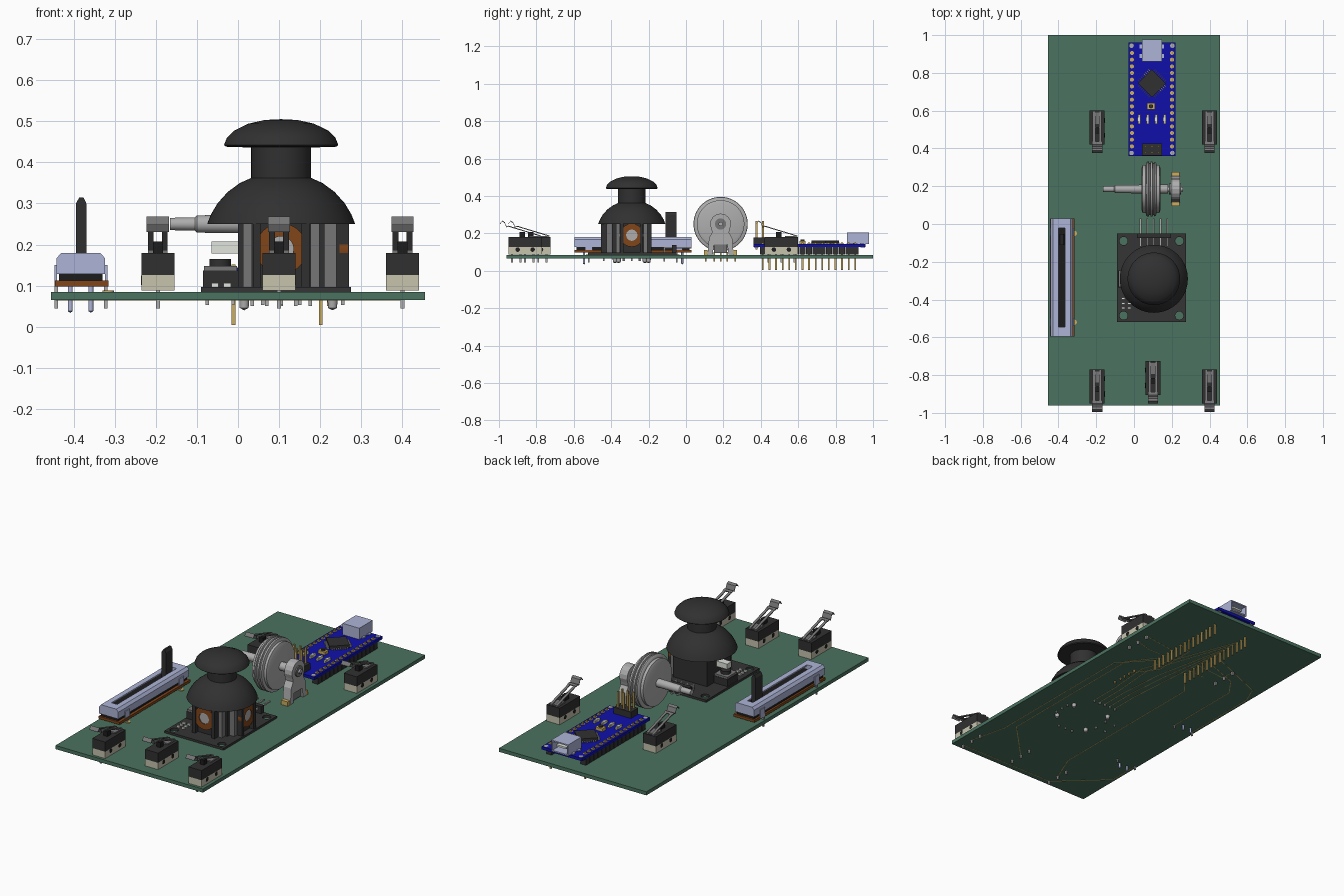
import bpy, bmesh
from math import cos, sin, pi, radians, atan2
from mathutils import Matrix, Vector

if "Cube" in bpy.data.objects:
    bpy.data.objects.remove(bpy.data.objects["Cube"])

PAL = dict(green=(.07, .17, .115), black=(.03, .03, .03), dark=(.012, .012, .012), steel=(.18, .18, .18),
           blue=(.005, .005, .4), lav=(.42, .46, .68), brown=(.22, .06, .01), gold=(.6, .42, .12),
           beige=(.57, .55, .42), silver=(.42, .42, .42), white=(.75, .78, .72), pcb=(.035, .035, .035))
MATS = {}
for k, c in PAL.items():
    MATS[k] = bpy.data.materials.new(k)
    MATS[k].diffuse_color = (*c, 1)


def finish(name, bm, col, smooth=False):
    bmesh.ops.remove_doubles(bm, verts=bm.verts, dist=1e-5)
    bmesh.ops.recalc_face_normals(bm, faces=bm.faces)
    me = bpy.data.meshes.new(name)
    bm.to_mesh(me)
    bm.free()
    o = bpy.data.objects.new(name, me)
    bpy.context.collection.objects.link(o)
    me.materials.append(MATS[col])
    if smooth:
        bpy.ops.object.select_all(action='DESELECT')
        o.select_set(True)
        bpy.context.view_layer.objects.active = o
        bpy.ops.object.shade_smooth_by_angle(angle=radians(35))
    return o


def boxes(name, col, *bs):
    """Axis-aligned boxes (x0, x1, y0, y1, z0, z1) in one object."""
    bm = bmesh.new()
    for x0, x1, y0, y1, z0, z1 in bs:
        m = Matrix.Translation(((x0 + x1) / 2, (y0 + y1) / 2, (z0 + z1) / 2))
        bmesh.ops.create_cube(bm, size=1, matrix=m @ Matrix.Diagonal((x1 - x0, y1 - y0, z1 - z0, 1)))
    # avoid welding neighbouring boxes: finish only merges exact coincidences
    return finish(name, bm, col)


def pins(name, col, places, z0, z1, w=.004):
    return boxes(name, col, *[(x - w, x + w, y - w, y + w, z0, z1) for x, y in places])


def lathe(name, col, prof, centres, axis='Z', n=40):
    """Revolve (radius, height) points round an axis through each centre."""
    bm = bmesh.new()
    for c in centres:
        rings = []
        for i in range(n):
            a = 2 * pi * i / n
            ring = []
            for r, h in prof:
                u, v = r * cos(a), r * sin(a)
                p = {'Z': (u, v, h), 'X': (h, u, v), 'Y': (u, h, v)}[axis]
                ring.append(bm.verts.new(Vector(c) + Vector(p)))
            rings.append(ring)
        for i in range(n):
            a, b = rings[i], rings[(i + 1) % n]
            for j in range(len(prof) - 1):
                bm.faces.new((a[j], b[j], b[j + 1], a[j + 1]))
    return finish(name, bm, col, True)


def cyl(name, col, r, a, b, centres, axis='Z', n=24):
    return lathe(name, col, [(0, a), (r, a), (r, b), (0, b)], centres, axis, n)


def prism(name, col, pts, axis, *spans):
    """Extrude a 2D outline along an axis over each (a, b) span."""
    bm = bmesh.new()
    for a, b in spans:
        put = {'X': lambda p, t: (t, *p), 'Y': lambda p, t: (p[0], t, p[1]), 'Z': lambda p, t: (*p, t)}[axis]
        lo, hi = [[bm.verts.new(put(p, t)) for p in pts] for t in (a, b)]
        bm.faces.new(lo)
        bm.faces.new(hi[::-1])
        for i in range(len(pts)):
            j = (i + 1) % len(pts)
            bm.faces.new((lo[i], lo[j], hi[j], hi[i]))
    return finish(name, bm, col)


# Main circuit board
boxes('main_board', 'green', (-.455, .455, -.96, 1, .065, .085))

# Lever switches
SW = [(-.195, .6), (.4, .6), (-.195, -.77), (.4, -.77), (.1, -.725)]
for i, (x, y) in enumerate(SW):
    s = f'switch_{i + 1}_'
    boxes(s + 'base', 'beige', (x - .04, x + .04, y - .18, y, .088, .126))
    boxes(s + 'body', 'black', (x - .04, x + .04, y - .18, y, .126, .18))
    main = [(y - .005, .15), (y - .005, .183), (y - .18, .236)]
    tip = [(y - .165, .232), (y - .18, .236), (y - .19, .231), (y - .2, .255), (y - .213, .263), (y - .225, .248)]
    thick = lambda path: path + [(a + .001, b + .005) for a, b in path[::-1]]
    prism(s + 'lever_rails', 'steel', thick(main), 'X', (x - .024, x - .01), (x + .01, x + .024))
    prism(s + 'lever_tip', 'steel', thick(tip), 'X', (x - .027, x + .027))
    boxes(s + 'lever_bridge', 'steel', (x - .024, x + .024, y - .07, y - .01, .18, .187))
    boxes(s + 'plunger', 'dark', (x - .012, x + .012, y - .12, y - .09, .18, .207))
    cyl(s + 'mount_holes', 'dark', .012, x - .0405, x + .0405, [(0, y - .13, .113), (0, y - .05, .113)], 'X', 16)
    pins(s + 'terminals', 'silver', [(x, y - .02), (x, y - .09), (x, y - .16)], .045, .09, .005)

# Slide potentiometer
boxes('slider_base', 'brown', (-.445, -.315, -.595, .03, .098, .112))
boxes('slider_inner', 'dark', (-.435, -.33, -.585, .02, .112, .155))
half = [(-.442, .128), (-.442, .166), (-.43, .18), (-.4, .18), (-.4, .172), (-.434, .16), (-.434, .128)]
for side, pts in (('left', half), ('right', [(-.765 - x, z) for x, z in half])):
    prism(f'slider_shell_{side}', 'lav', pts, 'Y', (-.595, .03))
end = [(-.442, .128), (-.442, .166), (-.43, .18), (-.335, .18), (-.323, .166), (-.323, .128)]
prism('slider_shell_ends', 'lav', end, 'Y', (-.595, -.545), (-.02, .03))
boxes('slider_clips', 'lav', *[(x, x + .006, y, y + .04, .1, .15) for x in (-.446, -.324) for y in (-.54, -.06)])
prism('slider_knob', 'black', [(-.394, .14), (-.394, .3), (-.386, .315), (-.376, .315), (-.369, .3), (-.369, .14)],
      'Y', (-.11, -.052))
lathe('slider_pegs', 'lav', [(0, .034), (.006, .038), (.006, .1), (0, .1)],
      [(x, y, 0) for x in (-.408, -.358) for y in (-.545, -.02)], n=12)
pins('slider_pins', 'silver', [(x, y) for x in (-.442, -.322) for y in (-.52, -.05)], .045, .1)
cyl('slider_pads', 'gold', .014, .0845, .088, [(-.316, -.05, 0), (-.316, -.52, 0)])

# Joystick board with four corner holes
HOLES = [(x, y, 0) for x in (-.055, .24) for y in (-.485, -.09)]
jb = boxes('stick_board', 'pcb', (-.09, .275, -.52, -.05, .085, .097))
cut = cyl('hole_cutter', 'pcb', .022, .08, .11, HOLES)
mod = jb.modifiers.new('holes', 'BOOLEAN')
mod.operation, mod.object, mod.solver = 'DIFFERENCE', cut, 'EXACT'
bpy.context.view_layer.objects.active = jb
bpy.ops.object.modifier_apply(modifier='holes')
bpy.data.objects.remove(cut)

# Joystick housing, sensors and cap
C = (.105, -.29)
boxes('stick_housing', 'black', (.0, .21, -.395, -.185, .095, .25))
prism('stick_collar', 'black', [(.02, -.37), (.19, -.37), (.19, -.21), (.02, -.21)], 'Z', (.25, .29))
boxes('stick_pillars', 'steel', (.012, .034, -.425, -.39, .097, .25), (.176, .198, -.425, -.39, .097, .25),
      (.205, .24, -.375, -.353, .097, .25), (.205, .24, -.227, -.205, .097, .25))
boxes('sensor_cases', 'black', (.036, .055, -.455, -.39, .097, .25), (.155, .174, -.455, -.39, .097, .25),
      (.036, .174, -.43, -.39, .097, .19), (.205, .27, -.351, -.333, .097, .25),
      (.205, .27, -.247, -.229, .097, .25), (.205, .245, -.351, -.229, .097, .19))
ring = [(.03, 0), (.062, 0), (.062, .02), (.03, .02), (.03, 0)]
lathe('front_sensor_ring', 'brown', ring, [(C[0], -.45, .19)], 'Y')
lathe('right_sensor_ring', 'brown', ring, [(.247, C[1], .19)], 'X')
cyl('front_sensor_hub', 'silver', .031, -.446, -.39, [(C[0], 0, .19)], 'Y')
cyl('right_sensor_hub', 'silver', .031, .205, .263, [(0, C[1], .19)], 'X')
lathe('stick_cap', 'black', [(0, .505), (.04, .503), (.08, .494), (.115, .477), (.132, .46), (.139, .442), (.134, .438),
      (.073, .436), (.073, .362), (.1, .35), (.13, .328), (.155, .3), (.171, .273), (.18, .25), (.168, .25),
      (.148, .287), (.11, .325), (.06, .343), (0, .343)], [(*C, 0)], n=64)
boxes('stick_button_case', 'black', (-.085, .0, -.335, -.245, .095, .137))
boxes('stick_button_plate', 'steel', (-.083, -.002, -.333, -.247, .137, .148))
cyl('stick_button_top', 'black', .026, .148, .165, [(-.043, -.29, 0)])
boxes('stick_button_arm', 'white', (-.065, .01, -.31, -.27, .178, .208))
boxes('stick_chips', 'white', *[(x, x + .018, y, y + .01, .097, .106) for x in (-.065, -.035) for y in (-.45, -.425, -.4)])
HX = [C[0] + (i - 2) * .0353 for i in range(5)]
boxes('stick_header', 'silver', *[b for x in HX for b in ((x - .004, x + .004, -.115, .03, .118, .126),
      (x - .004, x + .004, -.119, -.111, .05, .126))])
boxes('stick_header_block', 'black', (.015, .195, -.075, -.05, .097, .137))
lathe('stick_pegs', 'silver', [(0, .04), (.011, .046), (.013, .085), (0, .085)],
      [(.015, -.38, 0), (.23, -.22, 0), (.23, -.36, 0), (.015, -.2, 0)], n=16)
pins('stick_pins', 'silver', [(x, y) for x in (.06, .105, .15) for y in (-.44,)]
     + [(.255, y) for y in (-.335, -.29, -.245)] + [(x, y) for x in (-.075, -.012) for y in (-.33, -.25)], .053, .09)

# Scroll wheel on its axle
W = [(0, .185, .25)]
lathe('scroll_wheel', 'silver', [(0, .04), (.11, .04), (.127, .046), (.127, .062), (.138, .064), (.145, .07), (.145, .078),
      (.137, .08), (.137, .086), (.145, .088), (.145, .098), (.137, .1), (.137, .106), (.145, .108), (.143, .116),
      (.127, .12), (.127, .134), (.11, .14), (0, .14)], W, 'X', 64)
lathe('wheel_axle', 'silver', [(0, -.165), (.015, -.165), (.016, -.105), (.021, -.1), (.023, .04), (.023, .18),
      (.012, .18), (.012, .26), (0, .26)], W, 'X', 24)
# Rotary encoder
enc = [(-.07, .088), (-.062, .175), (-.045, .205)] + [(.056 * cos(a), .25 + .056 * sin(a))
       for a in [pi + .5 - i * (pi + 1) / 10 for i in range(11)]] + [(.045, .205), (.062, .175), (.07, .088),
       (.042, .088), (.036, .14), (-.036, .14), (-.042, .088)]
prism('encoder_bracket', 'silver', [(y + .185, z) for y, z in enc], 'X', (.195, .243))
cyl('encoder_hub', 'steel', .03, .185, .25, [(0, .185, .25)], 'X')
boxes('encoder_core', 'steel', (.203, .235, .15, .22, .095, .2))
boxes('encoder_feet', 'gold', *[(.198, .24, y - .01, y + .01, .0855, .11) for y in (.106, .264)])
pins('encoder_pins', 'gold', [(.22, y) for y in (.106, .15, .185, .22, .264)], .05, .1)

# Microcontroller board, headers and parts
NX, P = .095, .0353
ROW = [(NX + sx * .106, .658 + (i - 7) * P) for sx in (-1, 1) for i in range(15)]
boxes('controller_board', 'blue', (-.03, .22, .36, .96, .126, .142))
boxes('controller_headers', 'black', *[(x - .016, x + .016, y - .0165, y + .0165, .088, .126) for x, y in ROW])
pins('controller_pins', 'gold', ROW, .004, .152, .0045)
cyl('controller_pads', 'gold', .011, .142, .1445, [(x, y, 0) for x, y in ROW], n=12)
cyl('controller_corner_holes', 'silver', .012, .1255, .1435, [(x, y, 0) for x in (-.013, .203) for y in (.376, .944)], n=16)
boxes('usb_socket', 'lav', (.043, .147, .86, .978, .142, .149), (.043, .147, .86, .978, .198, .205),
      (.043, .049, .86, .978, .148, .199), (.141, .147, .86, .978, .148, .199), (.048, .142, .86, .9, .148, .199),
      (.03, .16, .88, .9, .142, .148), (.03, .16, .93, .95, .142, .148))
boxes('usb_tongue', 'white', (.065, .125, .9, .965, .17, .18))
d = .073
prism('processor', 'black', [(NX - d, .745), (NX, .745 - d), (NX + d, .745), (NX, .745 + d)], 'Z', (.145, .162))
bm = bmesh.new()
for q in range(4):
    for i in range(8):
        m = Matrix.Translation((NX, .745, .147)) @ Matrix.Rotation(pi / 4 + q * pi / 2, 4, 'Z')
        m = m @ Matrix.Translation((.057, (i - 3.5) * .0112, 0)) @ Matrix.Diagonal((.016, .005, .006, 1))
        bmesh.ops.create_cube(bm, size=1, matrix=m)
finish('processor_legs', bm, 'silver')
boxes('reset_case', 'gold', (.068, .112, .607, .64, .142, .158))
cyl('reset_button', 'black', .011, .158, .166, [(.09, .623, 0)])
boxes('status_lights', 'beige', *[(NX + k * .045 - .006, NX + k * .045 + .006, .53, .58, .142, .154)
      for k in (-1.5, -.5, .5, 1.5)])
boxes('light_cores', 'white', *[(NX + k * .045 - .008, NX + k * .045 + .008, .545, .565, .142, .157)
      for k in (-1.5, -.5, .5, 1.5)])
boxes('programming_header', 'black', (.042, .148, .362, .426, .142, .177))
pins('programming_pins', 'gold', [(NX + i * P, y) for i in (-1, 0, 1) for y in (.377, .412)], .115, .265, .0045)

# Copper tracks under the board, bending at 45 degrees
bm = bmesh.new()
L, R = ROW[:15], ROW[15:]
routes = [(L[1], (-.11, .44)), (L[3], (-.195, .5), (-.195, .58)), (R[2], (.3, .48), (.4, .51)), (R[4], (.4, .58)),
          (L[0], (-.13, .26), (-.13, -.7), (-.195, -.86)), (R[0], (.35, .25), (.35, -.65), (.4, -.86)),
          (R[1], (.31, .3), (.31, -.6), (.1, -.815)), (L[5], (-.25, .5), (-.322, .4), (-.322, -.05)),
          (L[7], (-.4, .5), (-.442, .4), (-.442, -.05)), ((-.442, -.52), (-.442, -.7), (-.195, -.93), (.4, -.93)),
          (R[6], (.12, .6), (.12, .35), (.22, .22))]
routes += [((x, -.115), (x, .05), (x + (.02 if k > 2 else -.02), .3), L[8 + k]) for k, x in enumerate(HX)]
for r in routes:
    for a, b in zip(r, r[1:]):
        a, b = Vector(a), Vector(b)
        c, v = (a + b) / 2, b - a
        m = Matrix.Translation((c.x, c.y, .0648)) @ Matrix.Rotation(atan2(v.y, v.x), 4, 'Z')
        bmesh.ops.create_cube(bm, size=1, matrix=m @ Matrix.Diagonal((v.length + .003, .004, .001, 1)))
finish('copper_tracks', bm, 'gold')

for m in bpy.data.materials:
    if m.users and not m.is_grease_pencil:
        m.use_nodes = True
        m.node_tree.nodes["Principled BSDF"].inputs["Base Color"].default_value = m.diffuse_color
